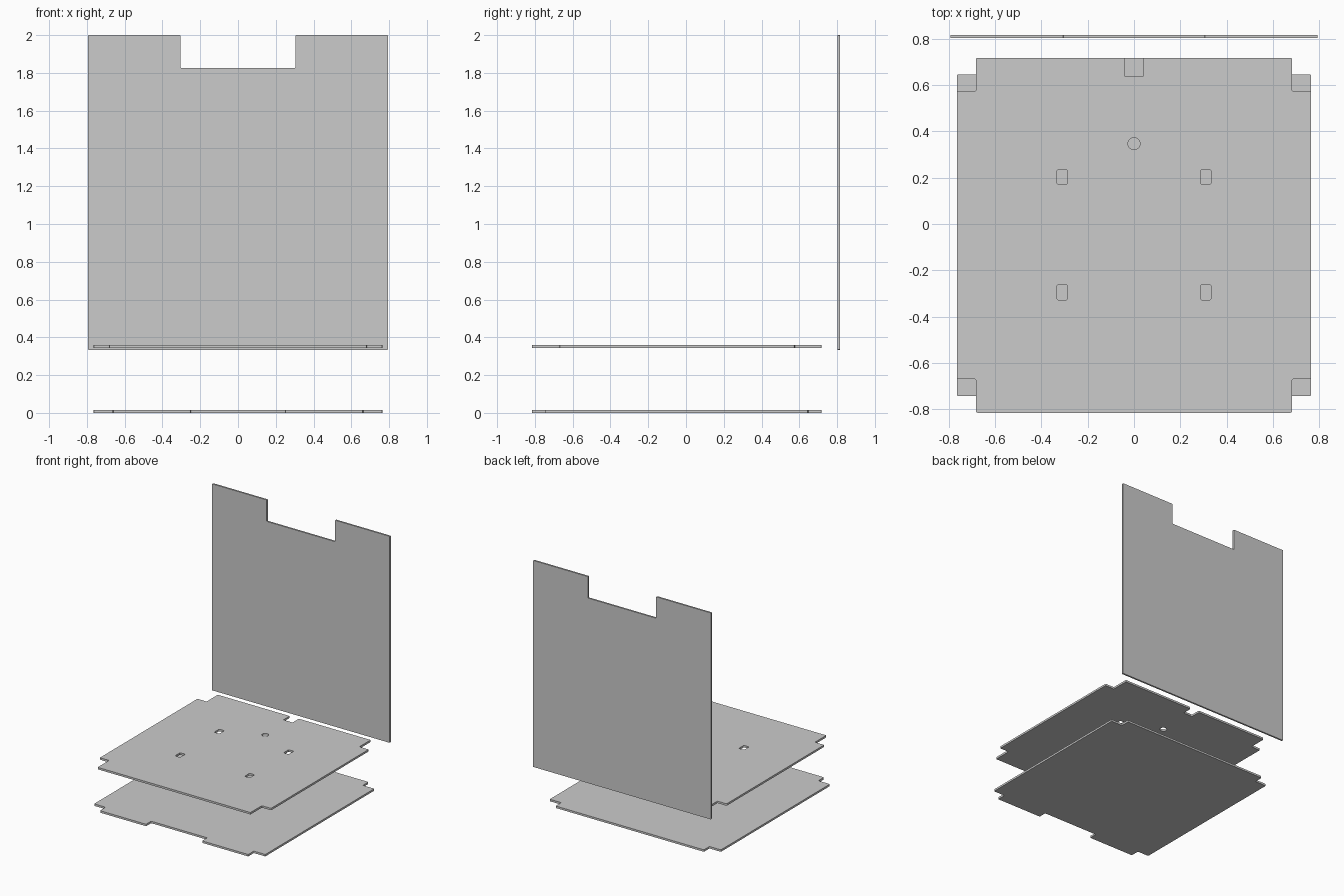
import bpy, bmesh
from math import cos, sin, tau
from mathutils import Vector, Matrix

if "Cube" in bpy.data.objects:
    bpy.data.objects.remove(bpy.data.objects["Cube"])


def rounded(points, r, steps=4):
    """Round each corner of a closed 2D outline."""
    pts = [Vector(p) for p in points]
    out = []
    for i, p in enumerate(pts):
        a = p + (pts[i - 1] - p).normalized() * r
        b = p + (pts[(i + 1) % len(pts)] - p).normalized() * r
        c = a + b - p  # right-angled corners: arc centre
        for k in range(steps + 1):
            t = k / steps * tau / 4
            out.append(c + (a - c) * cos(t) + (b - c) * sin(t))
    return out


def panel(name, loops, thickness, matrix):
    """Flat sheet from an outer outline plus hole outlines."""
    bm = bmesh.new()
    edges = []
    for loop in loops:
        vs = [bm.verts.new((p[0], p[1], 0)) for p in loop]
        edges += [bm.edges.new((v, vs[i - 1])) for i, v in enumerate(vs)]
    bmesh.ops.triangle_fill(bm, edges=edges, use_beauty=True, use_dissolve=False)
    ext = bmesh.ops.extrude_face_region(bm, geom=bm.faces[:], use_keep_orig=True)
    top = [v for v in ext["geom"] if isinstance(v, bmesh.types.BMVert)]
    bmesh.ops.translate(bm, verts=top, vec=(0, 0, thickness))
    bmesh.ops.transform(bm, matrix=matrix, verts=bm.verts[:])
    bmesh.ops.recalc_face_normals(bm, faces=bm.faces[:])
    mesh = bpy.data.meshes.new(name)
    bm.to_mesh(mesh)
    bm.free()
    ob = bpy.data.objects.new(name, mesh)
    bpy.context.collection.objects.link(ob)
    return ob


def mirrored(half):
    """Complete a right-hand half outline across x = 0."""
    return half + [(-x, y) for x, y in reversed(half)]


X, FRONT, BACK, T = 0.764, -0.815, 0.717, 0.016

# Lower shelf: notched corners and a wide front recess
lower = mirrored([(0.25, FRONT + 0.065), (0.25, FRONT), (0.662, FRONT),
                  (0.662, -0.743), (X, -0.743), (X, 0.646),
                  (0.662, 0.646), (0.662, BACK)])
panel("lower_shelf", [rounded(lower, 0.006)], T, Matrix())

# Upper shelf: notched corners, cable notch, four slots, round hole
upper = mirrored([(0.682, FRONT), (0.682, -0.67), (X, -0.67), (X, 0.574),
                  (0.682, 0.574), (0.682, BACK), (0.041, BACK), (0.041, 0.637)])
loops = [rounded(upper, 0.006)]
for x in (-0.31, 0.31):
    for y in (-0.295, 0.203):
        w, h = 0.023, 0.033
        loops.append(rounded([(x - w, y - h), (x + w, y - h),
                              (x + w, y + h), (x - w, y + h)], 0.009))
loops.append([(0.026 * cos(i * tau / 32), 0.347 + 0.026 * sin(i * tau / 32))
              for i in range(32)])
panel("upper_shelf", loops, T, Matrix.Translation((0, 0, 0.344)))

# Upright back panel with a top cut-out
back = mirrored([(0.793, 0.334), (0.793, 2.0), (0.305, 2.0), (0.305, 1.827)])
panel("back_panel", [rounded(back, 0.003)], 0.014,
      Matrix.Translation((0, 0.816, 0)) @ Matrix.Rotation(tau / 4, 4, 'X'))
